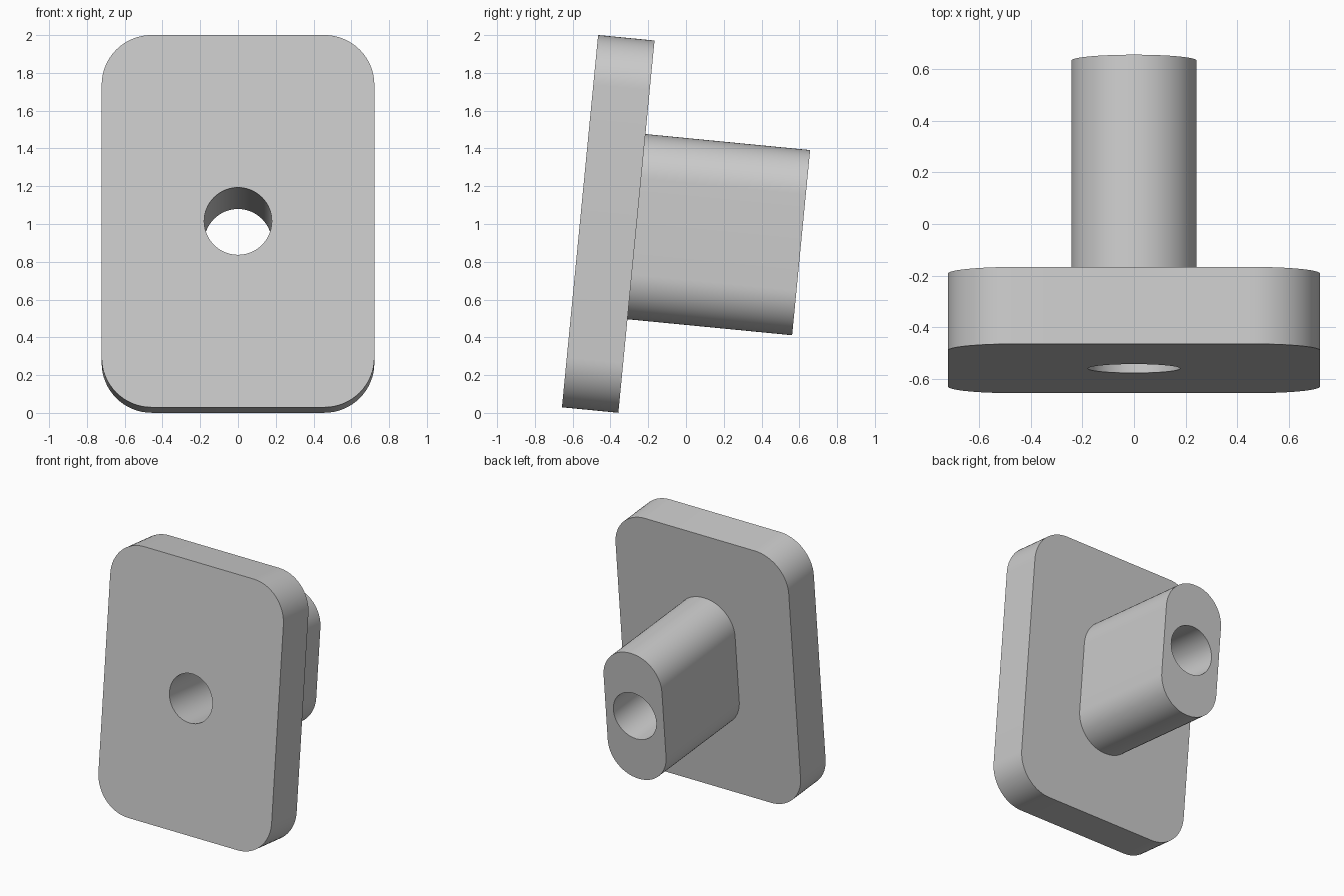
import bpy, bmesh
from math import sin, cos, pi, radians
from mathutils import Matrix

if "Cube" in bpy.data.objects:
    bpy.data.objects.remove(bpy.data.objects["Cube"])

TILT = radians(5.55)
PLATE_DEPTH, TOTAL_DEPTH = 0.30, 1.176
FRONT_CENTRE = (0, -0.561, 1.015)

grey = bpy.data.materials.new("light_grey")
grey.use_nodes = True
colour = (0.6, 0.6, 0.6, 1)
grey.diffuse_color = colour
grey.node_tree.nodes["Principled BSDF"].inputs["Base Color"].default_value = colour


def rounded_prism(name, half_w, half_h, radius, y0, y1, steps=16):
    """Rounded rectangle in the xz plane, extruded from y0 to y1."""
    bm = bmesh.new()
    points = []
    for q, (sx, sz) in enumerate([(1, 1), (-1, 1), (-1, -1), (1, -1)]):
        for i in range(steps + 1):
            a = (q + i / steps) * pi / 2
            points.append((sx * (half_w - radius) + radius * cos(a), y0,
                           sz * (half_h - radius) + radius * sin(a)))
    face = bm.faces.new([bm.verts.new(p) for p in points])
    ext = bmesh.ops.extrude_face_region(bm, geom=[face])
    moved = [v for v in ext["geom"] if isinstance(v, bmesh.types.BMVert)]
    bmesh.ops.translate(bm, verts=moved, vec=(0, y1 - y0, 0))
    bmesh.ops.remove_doubles(bm, verts=bm.verts, dist=1e-5)
    bmesh.ops.recalc_face_normals(bm, faces=bm.faces)
    mesh = bpy.data.meshes.new(name)
    bm.to_mesh(mesh)
    bm.free()
    mesh.materials.append(grey)
    obj = bpy.data.objects.new(name, mesh)
    bpy.context.collection.objects.link(obj)
    return obj


def combine(target, other, operation):
    """Apply a boolean to the target and discard the helper."""
    mod = target.modifiers.new(operation.lower(), "BOOLEAN")
    mod.operation, mod.object, mod.solver = operation, other, "EXACT"
    bpy.context.view_layer.objects.active = target
    bpy.ops.object.modifier_apply(modifier=mod.name)
    bpy.data.objects.remove(other)


# Mounting plate, rear slot-shaped boss and the bore through both
plate = rounded_prism("plate_with_boss", 0.722, 0.99, 0.265, 0, PLATE_DEPTH)
boss = rounded_prism("boss", 0.243, 0.4925, 0.238, PLATE_DEPTH / 2, TOTAL_DEPTH)
bore = rounded_prism("bore_cutter", 0.179, 0.179, 0.179, -0.2, TOTAL_DEPTH + 0.2)
combine(plate, boss, "UNION")
combine(plate, bore, "DIFFERENCE")

# Lean the whole part back and stand it on the ground
plate.data.transform(Matrix.Translation(FRONT_CENTRE) @ Matrix.Rotation(-TILT, 4, "X"))

bpy.ops.object.select_all(action="DESELECT")
plate.select_set(True)
bpy.context.view_layer.objects.active = plate
bpy.ops.object.shade_smooth_by_angle(angle=radians(30))
